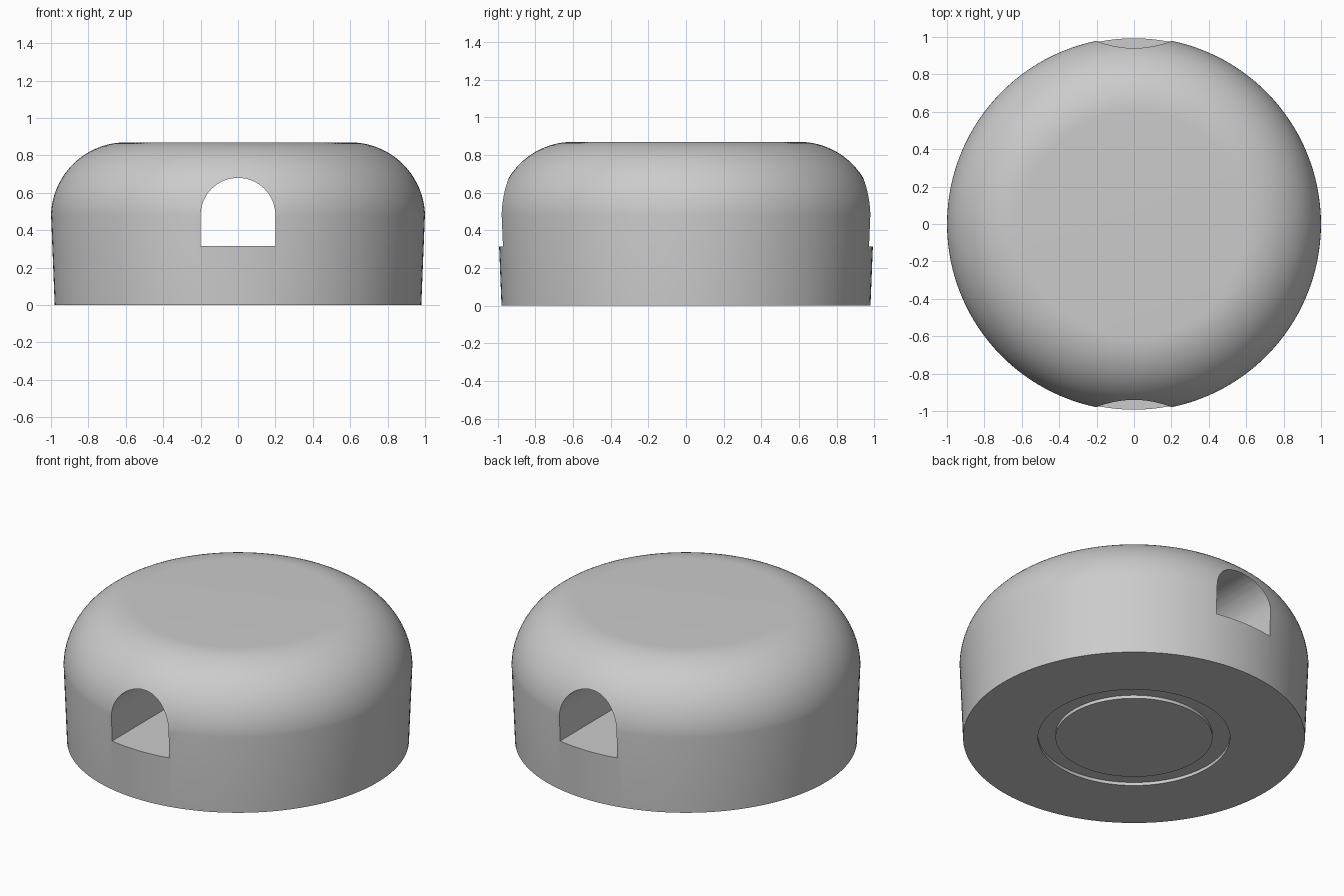
import bpy
import bmesh
import math

if "Cube" in bpy.data.objects:
    bpy.data.objects.remove(bpy.data.objects["Cube"], do_unlink=True)


def add_object(name, bm):
    bmesh.ops.recalc_face_normals(bm, faces=bm.faces[:])
    mesh = bpy.data.meshes.new(name)
    bm.to_mesh(mesh)
    bm.free()
    obj = bpy.data.objects.new(name, mesh)
    bpy.context.collection.objects.link(obj)
    return obj


def arc(cx, cz, radius, start, end, steps):
    angles = [math.radians(start + (end - start) * i / steps) for i in range(steps + 1)]
    return [(cx + radius * math.cos(a), cz + radius * math.sin(a)) for a in angles]


def lathe(name, profile, segments):
    bm = bmesh.new()
    verts = [bm.verts.new((r, 0, z)) for r, z in profile]
    edges = [bm.edges.new(pair) for pair in zip(verts, verts[1:])]
    bmesh.ops.spin(bm, geom=verts + edges, cent=(0, 0, 0), axis=(0, 0, 1),
                   angle=math.tau, steps=segments, use_merge=True)
    bmesh.ops.remove_doubles(bm, verts=bm.verts[:], dist=0.0001)
    return add_object(name, bm)


def extrude_along_y(name, outline, half_length):
    bm = bmesh.new()
    face = bm.faces.new([bm.verts.new((x, -half_length, z)) for x, z in outline])
    result = bmesh.ops.extrude_face_region(bm, geom=[face])
    moved = [v for v in result["geom"] if isinstance(v, bmesh.types.BMVert)]
    bmesh.ops.translate(bm, verts=moved, vec=(0, 2 * half_length, 0))
    return add_object(name, bm)


# Single grey material
grey = bpy.data.materials.new("light_grey")
colour = (0.6, 0.6, 0.6, 1)
grey.diffuse_color = colour
grey.use_nodes = True
grey.node_tree.nodes["Principled BSDF"].inputs["Base Color"].default_value = colour

# Round body: ring groove underneath, drafted wall, rounded shoulder, flat top
groove = [(0, 0), (0.45, 0), (0.45, 0.02), (0.55, 0.02), (0.55, 0)]
shoulder = arc(0.6, 0.47, 0.4, 2.4, 90, 24)
body = lathe("body", groove + [(0.98, 0)] + shoulder + [(0, 0.87)], 128)
body.data.materials.append(grey)

# Arched tunnel running from front to back
arch = [(-0.2, 0.315), (0.2, 0.315)] + arc(0, 0.48, 0.2, 0, 180, 32)
cutter = extrude_along_y("tunnel_cutter", arch, 1.2)
cutter.data.materials.append(grey)
cutter.hide_render = True

cut = body.modifiers.new("tunnel", "BOOLEAN")
cut.operation = "DIFFERENCE"
cut.solver = "EXACT"
cut.object = cutter

bpy.ops.object.select_all(action="DESELECT")
bpy.context.view_layer.objects.active = body
body.select_set(True)
bpy.ops.object.modifier_apply(modifier=cut.name)
bpy.data.objects.remove(cutter, do_unlink=True)
bpy.ops.object.shade_smooth_by_angle(angle=math.radians(30))
